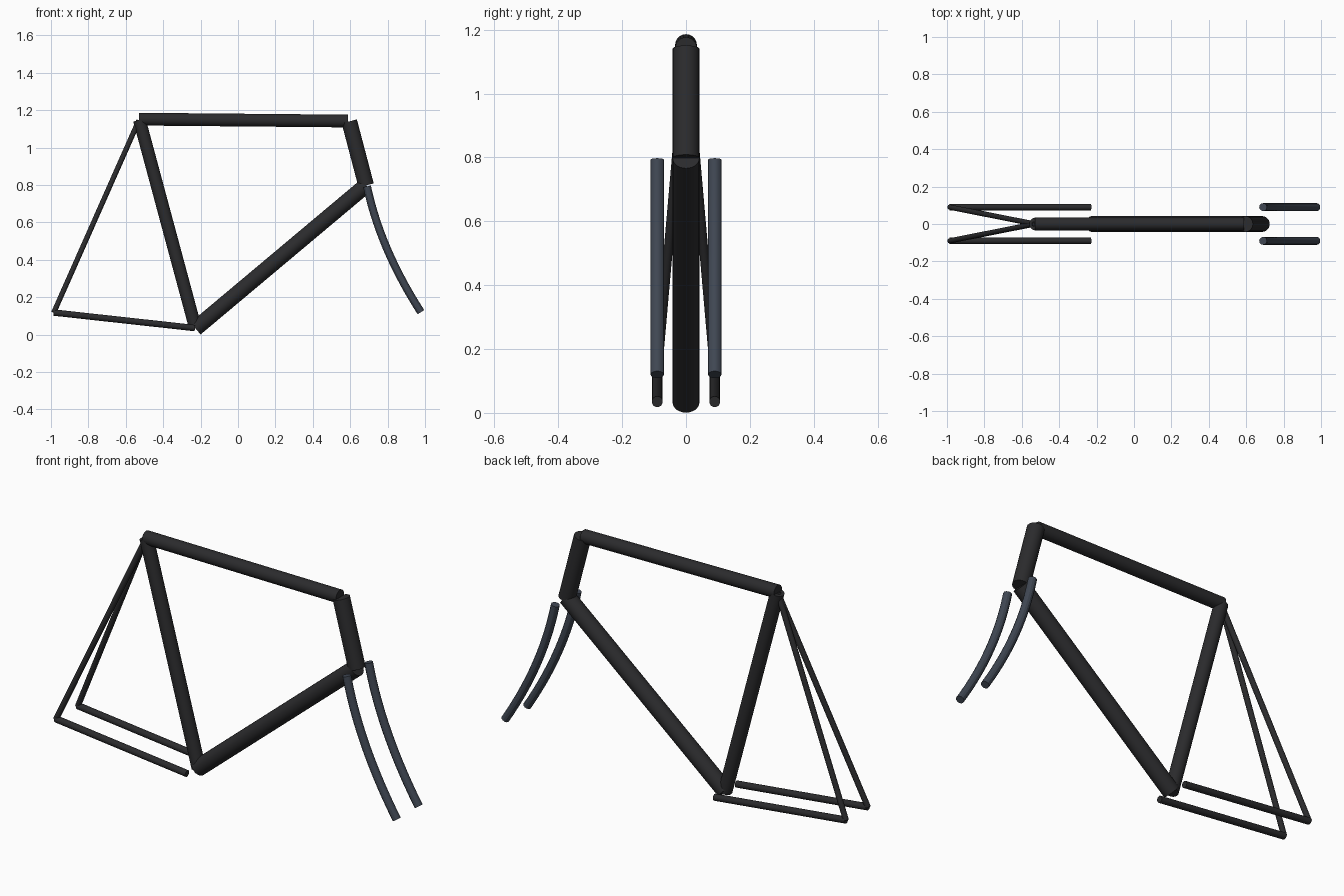
import bpy
from mathutils import Vector

if "Cube" in bpy.data.objects:
    bpy.data.objects.remove(bpy.data.objects["Cube"])


def material(name, rgb):
    m = bpy.data.materials.new(name)
    m.diffuse_color = (*rgb, 1)
    m.use_nodes = True
    m.node_tree.nodes["Principled BSDF"].inputs["Base Color"].default_value = m.diffuse_color
    return m


frame_black = material("frame_black", (0.024, 0.024, 0.026))
fork_grey = material("fork_grey", (0.05, 0.062, 0.085))


def finish(ob, name, mat):
    ob.name = name
    ob.data.materials.append(mat)
    bpy.ops.object.shade_smooth_by_angle()
    return ob


def tube(name, a, b, r, mat=frame_black):
    """Straight capped tube from a to b."""
    a, b = Vector(a), Vector(b)
    d = b - a
    bpy.ops.mesh.primitive_cylinder_add(vertices=24, radius=r, depth=d.length,
                                        location=(a + b) / 2)
    ob = bpy.context.object
    ob.rotation_euler = d.to_track_quat('Z', 'Y').to_euler()
    return finish(ob, name, mat)


def bent_tube(name, a, ctrl, b, r, mat, steps=14):
    """Capped tube swept along a quadratic arc."""
    a, c, b = Vector(a), Vector(ctrl), Vector(b)
    cu = bpy.data.curves.new(name, 'CURVE')
    cu.dimensions = '3D'
    cu.bevel_depth = r
    cu.bevel_resolution = 4
    cu.use_fill_caps = True
    sp = cu.splines.new('POLY')
    sp.points.add(steps)
    for i, p in enumerate(sp.points):
        t = i / steps
        p.co = (*(a * (1 - t) ** 2 + c * 2 * t * (1 - t) + b * t * t), 1)
    ob = bpy.data.objects.new(name, cu)
    bpy.context.collection.objects.link(ob)
    bpy.ops.object.select_all(action='DESELECT')
    ob.select_set(True)
    bpy.context.view_layer.objects.active = ob
    bpy.ops.object.convert(target='MESH')
    return finish(bpy.context.object, name, mat)


# Main frame joints
bottom = (-0.227, 0, 0.033)
seat_top = (-0.527, 0, 1.148)
head_top = (0.595, 0, 1.14)
head_low = (0.685, 0, 0.798)

# Main triangle
tube("seat_tube", bottom, seat_top, 0.034)
tube("top_tube", (-0.53, 0, 1.152), (0.588, 0, 1.142), 0.034)
tube("down_tube", bottom, head_low, 0.042)
tube("head_tube", head_low, head_top, 0.042)

# Paired rear stays and fork blades
for side, s in (("left", 1), ("right", -1)):
    y = 0.09 * s
    tube(f"chain_stay_{side}", (-0.985, y, 0.118), (-0.23, y, 0.035), 0.017)
    tube(f"seat_stay_{side}", (-0.985, y, 0.118), (-0.53, 0, 1.145), 0.014)
    bent_tube(f"fork_blade_{side}", (0.69, y, 0.793), (0.76, y, 0.46),
              (0.978, y, 0.12), 0.021, fork_grey)
